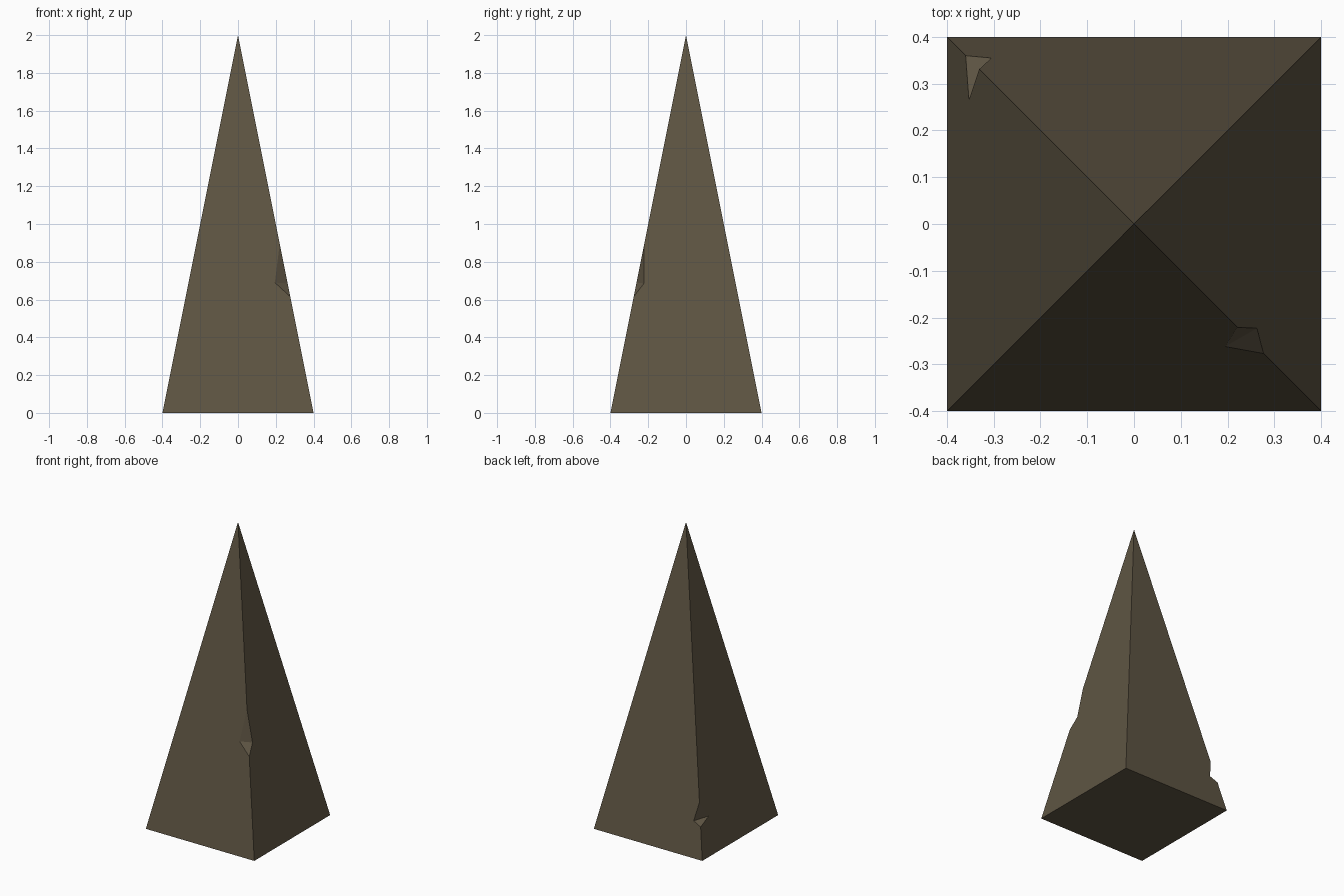
import bpy
import bmesh

if "Cube" in bpy.data.objects:
    bpy.data.objects.remove(bpy.data.objects["Cube"])

HALF, HEIGHT = 0.4, 2.0

stone = bpy.data.materials.new("dark brown stone")
stone.diffuse_color = (0.112, 0.090, 0.056, 1.0)
stone.use_nodes = True
stone.node_tree.nodes["Principled BSDF"].inputs["Base Color"].default_value = stone.diffuse_color

bm = bmesh.new()


def on_slope(x, y):
    """Vertex on the spike's sloping surface above (x, y)."""
    return bm.verts.new((x, y, HEIGHT * (1 - max(abs(x), abs(y)) / HALF)))


def chip(upper, lower, side_a, side_b):
    """Two-faced chip in a corner edge; returns the cut outline on each side."""
    u, d, a, b = (on_slope(*p) for p in (upper, lower, side_a, side_b))
    bm.faces.new((u, a, b))
    bm.faces.new((a, d, b))
    return [d, a, u], [d, b, u]


# Base corners and tip
front_left, front_right, back_right, back_left = (
    on_slope(x * HALF, y * HALF) for x, y in ((-1, -1), (1, -1), (1, 1), (-1, 1)))
tip = on_slope(0, 0)

# Chips: one halfway up the front right edge, one low on the back left edge
front_cut, right_cut = chip((0.221, -0.221), (0.277, -0.277),
                            (0.195, -0.262), (0.263, -0.223))
left_cut, back_cut = chip((-0.331, 0.331), (-0.360, 0.360),
                          (-0.353, 0.265), (-0.305, 0.355))

# Four sloping sides and the underside
bm.faces.new([front_left, front_right] + front_cut + [tip])
bm.faces.new([back_right, front_right] + right_cut + [tip])
bm.faces.new([front_left, back_left] + left_cut + [tip])
bm.faces.new([back_right, back_left] + back_cut + [tip])
bm.faces.new([front_left, back_left, back_right, front_right])
bmesh.ops.recalc_face_normals(bm, faces=bm.faces)

mesh = bpy.data.meshes.new("stone_spike")
bm.to_mesh(mesh)
bm.free()
mesh.materials.append(stone)
spike = bpy.data.objects.new("stone_spike", mesh)
bpy.context.collection.objects.link(spike)
